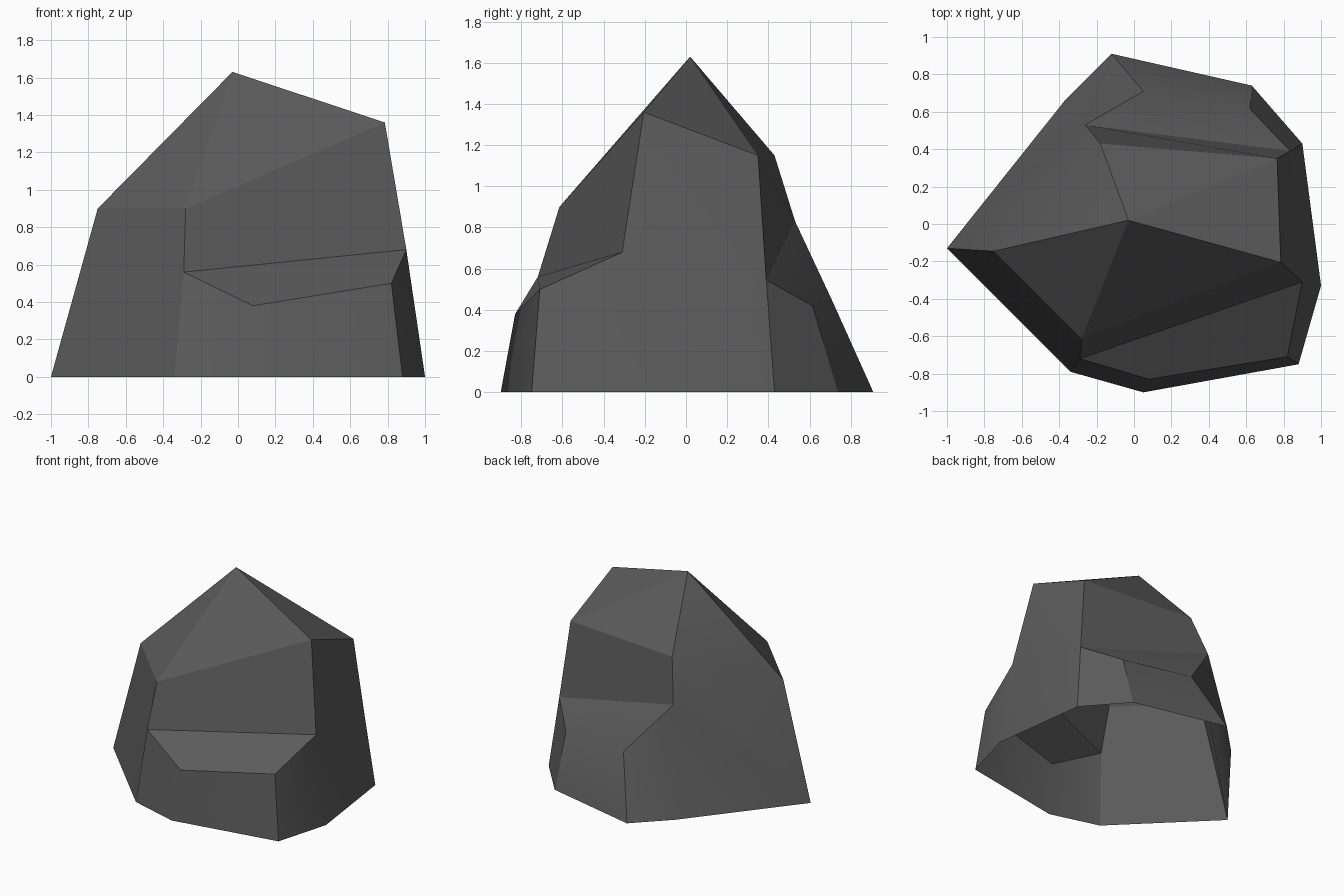
import bpy, bmesh, math

if "Cube" in bpy.data.objects:
    bpy.data.objects.remove(bpy.data.objects["Cube"])

# Dark stone material
stone = bpy.data.materials.new("dark_stone")
stone.diffuse_color = (0.105, 0.105, 0.105, 1)
stone.use_nodes = True
stone.node_tree.nodes["Principled BSDF"].inputs["Base Color"].default_value = stone.diffuse_color

# Ground outline, counter-clockwise from the left tip
ground = [(-1, -.13), (-.34, -.79), (.05, -.90), (.88, -.75), (1, -.33),
          (.90, .43), (.63, .74), (-.12, .91), (-.37, .66)]
points = {str(i): (x, y, 0) for i, (x, y) in enumerate(ground)}

# Front ledge: inner corners E F, outer corners G H
points |= {"E": (-.29, -.72, .56), "F": (.90, -.31, .68),
           "G": (.82, -.71, .50), "H": (.08, -.83, .38)}
# Back ledge: inner corners T U, outer corners V W
points |= {"T": (-.26, .53, .83), "U": (.835, .39, .545),
           "V": (.62, .615, .42), "W": (.05, .71, .445)}
# Crown rim A L Q R S and the peak P
points |= {"A": (-.75, -.145, .90), "L": (-.28, -.615, .90),
           "Q": (.785, -.205, 1.36), "R": (.765, .35, 1.15),
           "S": (-.18, .43, 1.15), "P": (-.03, .02, 1.63)}

lower_walls = ["01ELA", "12HE", "23GH", "34FG", "45URQF",
               "56VU", "67WV", "78TW", "80AST"]
ledges = ["EHGF", "UVWT"]
upper_walls = ["LEFQ", "RUTS"]
rim = "ALQRS"
crown = [rim[i] + rim[(i + 1) % 5] + "P" for i in range(5)]

# Boulder shell, open underneath
bm = bmesh.new()
verts = {name: bm.verts.new(co) for name, co in points.items()}
for face in lower_walls + ledges + upper_walls + crown:
    bm.faces.new([verts[c] for c in face])
mesh = bpy.data.meshes.new("boulder")
bm.to_mesh(mesh)
bm.free()
mesh.materials.append(stone)
boulder = bpy.data.objects.new("boulder", mesh)
bpy.context.collection.objects.link(boulder)

# Soft shading across shallow edges, sharp on the rest
bpy.context.view_layer.objects.active = boulder
boulder.select_set(True)
bpy.ops.object.shade_smooth_by_angle(angle=math.radians(30))
